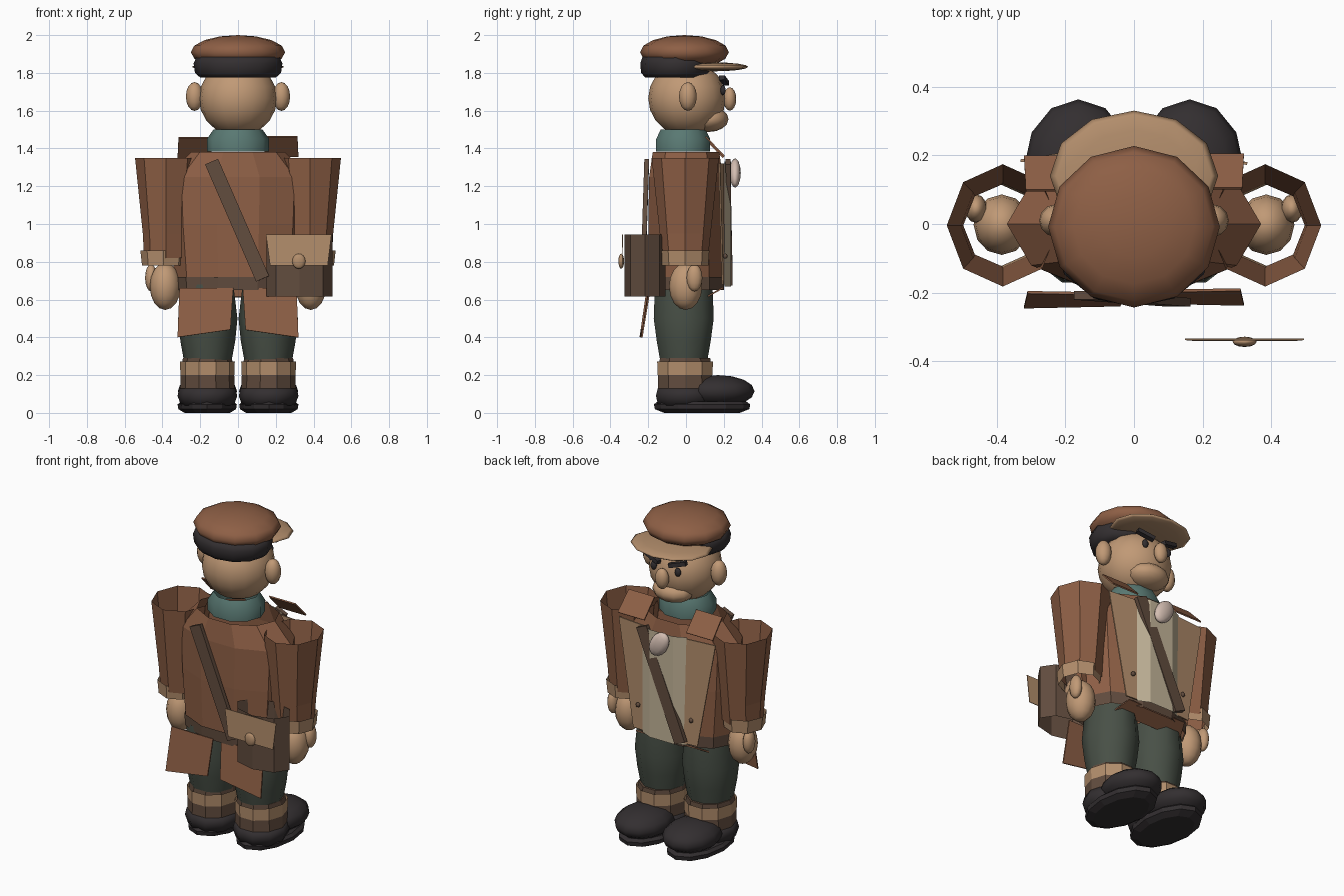
import bpy, bmesh, math
from mathutils import Matrix, Vector

if "Cube" in bpy.data.objects:
    bpy.data.objects.remove(bpy.data.objects["Cube"])


def material(name, r, g, b):
    m = bpy.data.materials.new(name)
    m.diffuse_color = (r, g, b, 1)
    m.use_nodes = True
    m.node_tree.nodes["Principled BSDF"].inputs["Base Color"].default_value = m.diffuse_color
    return m


COAT = material("coat brown", .27, .115, .06)
SKIN = material("skin", .53, .32, .18)
TAN = material("tan trim", .45, .27, .15)
TEAL = material("teal scarf", .10, .19, .17)
GREEN = material("trouser green", .065, .08, .062)
LEATHER = material("dark leather", .12, .072, .048)
BLACK = material("shoe black", .033, .028, .03)
CREAM = material("shirt cream", .55, .46, .32)
PALE = material("pale knot", .65, .51, .44)


def finish(name, bm, mat, smooth=False):
    bmesh.ops.recalc_face_normals(bm, faces=bm.faces)
    me = bpy.data.meshes.new(name)
    bm.to_mesh(me)
    bm.free()
    me.materials.append(mat)
    for p in me.polygons:
        p.use_smooth = smooth
    ob = bpy.data.objects.new(name, me)
    bpy.context.collection.objects.link(ob)
    return ob


def blob(name, mat, loc, size, tilt=0, seg=12, rings=8):
    """Ellipsoid with half sizes, tilted about y."""
    bm = bmesh.new()
    mx = (Matrix.Translation(loc) @ Matrix.Rotation(tilt, 4, 'Y')
          @ Matrix.Diagonal((*size, 1)))
    bmesh.ops.create_uvsphere(bm, u_segments=seg, v_segments=rings, radius=1, matrix=mx)
    return finish(name, bm, mat, True)


def tube(name, mat, profile, cx=0, cy=0, n=10, cap=False, smooth=False):
    """Elliptical tube through (z, rx, ry) rings, open unless capped."""
    bm = bmesh.new()
    rings = [[bm.verts.new((cx + rx * math.cos(math.tau * i / n),
                            cy + ry * math.sin(math.tau * i / n), z)) for i in range(n)]
             for z, rx, ry in profile]
    for a, b in zip(rings, rings[1:]):
        for i in range(n):
            j = (i + 1) % n
            bm.faces.new((a[i], a[j], b[j], b[i]))
    if cap:
        bm.faces.new(rings[0])
        bm.faces.new(rings[-1])
    return finish(name, bm, mat, smooth)


def plate(name, mat, pts, thick=.008):
    """Thin extruded polygon."""
    bm = bmesh.new()
    f = bm.faces.new([bm.verts.new(p) for p in pts])
    f.normal_update()
    d = f.normal * thick
    geo = bmesh.ops.extrude_face_region(bm, geom=[f])
    bmesh.ops.translate(bm, vec=d, verts=[v for v in geo['geom'] if isinstance(v, bmesh.types.BMVert)])
    return finish(name, bm, mat)


def bar(name, mat, a, b, width, thick):
    """Flat bar from a to b, its broad side facing y."""
    a, b = Vector(a), Vector(b)
    z = (b - a).normalized()
    x = Vector((0, 1, 0)).cross(z).normalized()
    y = z.cross(x)
    mx = Matrix((x, y, z)).transposed().to_4x4()
    mx = Matrix.Translation((a + b) / 2) @ mx @ Matrix.Diagonal((width, thick, (b - a).length, 1))
    bm = bmesh.new()
    bmesh.ops.create_cube(bm, size=1, matrix=mx)
    return finish(name, bm, mat)


# Coat body, hem band and neck scarf
tube("coat_body", COAT, [(.65, .33, .205), (1.0, .36, .21), (1.25, .37, .205), (1.38, .25, .185)])
tube("hem_band", LEATHER, [(.65, .336, .212), (.72, .34, .214)])
plate("front_hem", COAT, [(-.24, .11, .61), (.24, .11, .61), (.2, .2, .66), (-.2, .2, .66)])
tube("scarf", TEAL, [(1.385, .165, .15), (1.45, .165, .15), (1.5, .13, .125)], cy=-.015, smooth=True)

# Shirt front, bowed outward, and the pale knot
bm = bmesh.new()
cols = [(-.15, .205), (-.08, .238), (.08, .238), (.15, .205)]
low = [bm.verts.new((x, y, .67)) for x, y in cols]
high = [bm.verts.new((x, y, 1.33)) for x, y in cols]
for i in range(3):
    bm.faces.new((low[i], low[i + 1], high[i + 1], high[i]))
finish("shirt_front", bm, CREAM)
blob("knot", PALE, (0, .26, 1.27), (.055, .03, .085), tilt=-.6)

# Strap across both sides of the body
bar("strap_back", LEATHER, (-.14, -.208, 1.33), (.13, -.228, .71), .075, .025)
bar("strap_front", LEATHER, (.14, .222, 1.33), (-.13, .235, .69), .075, .025)

# Satchel: open pouch, flap and clasp
tube("satchel", LEATHER, [(.615, .175, .108), (.945, .175, .108)], cx=.325, cy=-.217, n=8)
plate("satchel_flap", TAN, [(.17, -.336, .78), (.475, -.336, .78),
                            (.495, -.334, .945), (.148, -.334, .945)], .004)
blob("satchel_clasp", TAN, (.322, -.343, .803), (.035, .015, .04))

# Head, muzzle and nose
blob("head", SKIN, (0, .005, 1.665), (.207, .205, .2), seg=16, rings=10)
blob("muzzle", SKIN, (0, .12, 1.555), (.125, .105, .068))
blob("nose", SKIN, (0, .232, 1.662), (.042, .034, .062))

# Cap: crown, dark band and peak
blob("cap_crown", COAT, (0, -.008, 1.91), (.25, .235, .09))
tube("cap_band", BLACK, [(1.775, .2, .165), (1.8, .228, .188), (1.85, .235, .192), (1.885, .22, .18)],
     cy=-.05, n=12, cap=True, smooth=True)
blob("cap_peak", TAN, (0, .14, 1.832), (.245, .19, .024))

for s, side in ((-1, "left"), (1, "right")):
    # Face details
    blob(side + "_ear", SKIN, (s * .23, .01, 1.675), (.046, .047, .076))
    blob(side + "_eye", BLACK, (s * .082, .196, 1.708), (.019, .014, .026))
    bar(side + "_eyebrow", BLACK, (s * .035, .213, 1.745), (s * .135, .19, 1.775), .024, .03)

    # Open sleeve, cuff, hand and thumb
    tube(side + "_sleeve", COAT, [(.82, .115, .12), (.95, .122, .135), (1.35, .163, .178)],
         cx=s * .382, cy=-.004, n=8)
    tube(side + "_cuff", TAN, [(.78, .113, .122), (.86, .122, .128)], cx=s * .395, cy=-.004, n=8)
    blob(side + "_hand", SKIN, (s * .385, -.002, .67), (.082, .088, .125))
    blob(side + "_thumb", SKIN, (s * .46, .045, .715), (.032, .042, .072))

    # Collar flap, facing panel, button and coat tail
    plate(side + "_collar_flap", COAT, [(s * .14, .1, 1.46), (s * .315, .1, 1.46),
                                        (s * .32, .2, 1.355), (s * .14, .2, 1.355)])
    plate(side + "_facing", TAN, [(s * .13, .205, .68), (s * .22, .198, .68),
                                  (s * .33, .18, 1.32), (s * .13, .2, 1.32)])
    blob(side + "_button", LEATHER, (s * .18, .208, .83), (.014, .012, .014), seg=8, rings=6)
    plate(side + "_coat_tail", COAT, [(s * .025, -.2, .66), (s * .31, -.195, .66),
                                      (s * .32, -.238, .4), (s * .04, -.232, .44)])

    # Trouser leg, boot, boot cuff, shoe and sole
    tube(side + "_trouser_leg", GREEN, [(.27, .125, .13), (.38, .145, .15), (.5, .157, .167),
                                        (.68, .135, .16)], cx=s * .16, cy=-.012, smooth=True)
    tube(side + "_boot", LEATHER, [(.1, .145, .152), (.2, .142, .15), (.29, .13, .14)],
         cx=s * .162, cy=-.005, cap=True)
    tube(side + "_boot_cuff", TAN, [(.2, .143, .153), (.273, .145, .155)], cx=s * .162, cy=-.005)
    tube(side + "_shoe_heel", BLACK, [(.04, .14, .15), (.09, .158, .162), (.13, .148, .152)],
         cx=s * .162, cy=-.005, cap=True, smooth=True)
    blob(side + "_shoe_toe", BLACK, (s * .162, .17, .115), (.157, .193, .085))
    tube(side + "_sole", BLACK, [(0, .12, .2), (.02, .153, .25), (.045, .157, .255), (.06, .14, .235)],
         cx=s * .163, cy=.085, n=12, cap=True)
